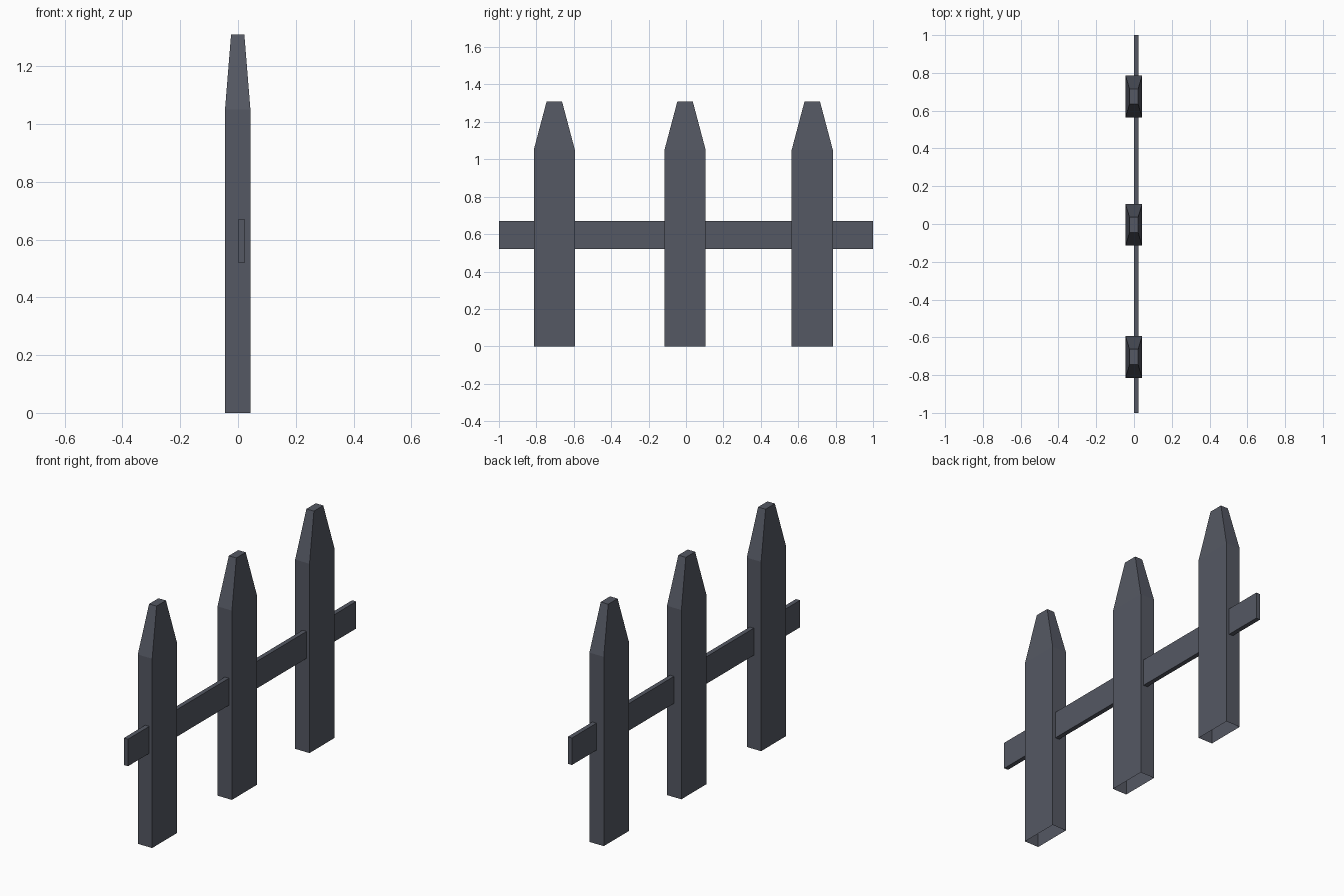
import bpy, bmesh

if "Cube" in bpy.data.objects:
    bpy.data.objects.remove(bpy.data.objects["Cube"])

wood = bpy.data.materials.new("slate grey")
wood.diffuse_color = (0.09, 0.098, 0.125, 1)
wood.use_nodes = True
wood.node_tree.nodes["Principled BSDF"].inputs["Base Color"].default_value = wood.diffuse_color


def finish(name, bm):
    bmesh.ops.recalc_face_normals(bm, faces=bm.faces)
    mesh = bpy.data.meshes.new(name)
    bm.to_mesh(mesh)
    bm.free()
    mesh.materials.append(wood)
    ob = bpy.data.objects.new(name, mesh)
    bpy.context.collection.objects.link(ob)
    return ob


def picket(name, y):
    # stacked rectangles: foot, shoulder, blunt tip; hollow and open underneath
    bm = bmesh.new()
    rings = []
    for hx, hy, z in ((0.044, 0.11, 0), (0.044, 0.11, 1.05), (0.023, 0.041, 1.31)):
        rings.append([bm.verts.new((sx * hx - 0.001, sy * hy, z))
                      for sx, sy in ((-1, -1), (1, -1), (1, 1), (-1, 1))])
    for a, b in zip(rings, rings[1:]):
        for i in range(4):
            j = (i + 1) % 4
            bm.faces.new((a[i], a[j], b[j], b[i]))
    bm.faces.new(rings[-1])
    ob = finish(name, bm)
    ob.location.y = y


# three pickets
for name, y in (("picket_near", -0.704), ("picket_middle", -0.005), ("picket_far", 0.675)):
    picket(name, y)

# cross rail running through the pickets
bm = bmesh.new()
bmesh.ops.create_cube(bm, size=1)
bmesh.ops.scale(bm, vec=(0.025, 2.0, 0.15), verts=bm.verts)
bmesh.ops.translate(bm, vec=(0.0125, 0, 0.595), verts=bm.verts)
finish("rail", bm)
